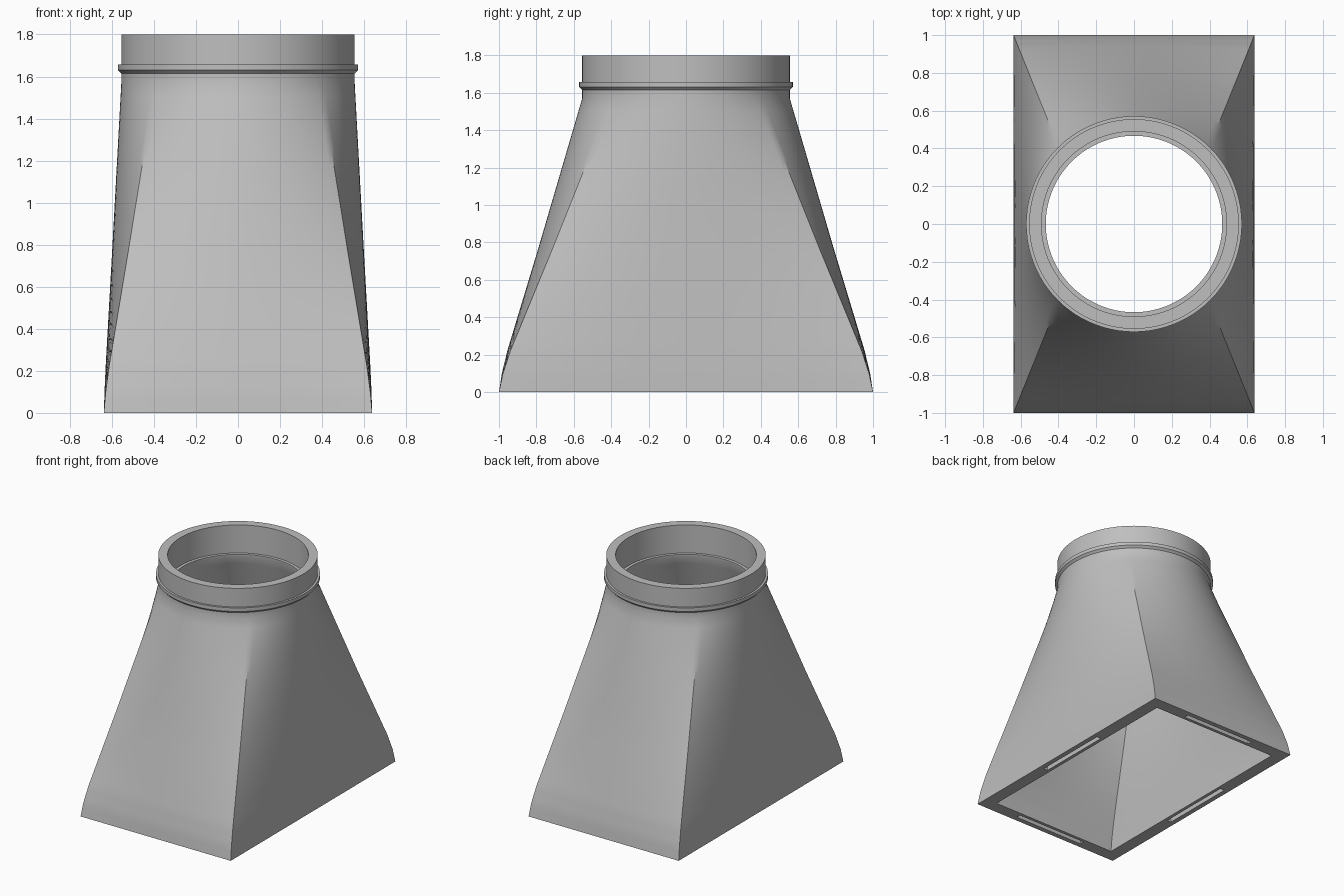
import bpy, bmesh
from math import sin, cos, pi, radians

cube = bpy.data.objects.get("Cube")
if cube:
    bpy.data.objects.remove(cube)

SIDE = 36            # points along each side / quarter circle
NECK = 1.57          # height where the duct becomes round
EASE = [(0, 0), (0.1, 0.035), (0.22, 0.1), (0.4, 0.222), (0.76, 0.467), (NECK, 1)]

metal = bpy.data.materials.new("plain grey")
metal.use_nodes = True
grey = (0.52, 0.52, 0.52, 1)
metal.diffuse_color = grey
metal.node_tree.nodes["Principled BSDF"].inputs["Base Color"].default_value = grey


def blend(z):
    """How round the duct is at height z: 0 rectangle, 1 circle."""
    for (z0, f0), (z1, f1) in zip(EASE, EASE[1:]):
        if z <= z1:
            return f0 + (f1 - f0) * (z - z0) / (z1 - z0)
    return 1


def section(hx, hy, r, z):
    """Ring of points between a rectangle (hx, hy) and a circle r."""
    f = blend(z)
    corners = [(hx, -hy), (hx, hy), (-hx, hy), (-hx, -hy)]
    ring = []
    for s in range(4):
        (ax, ay), (bx, by) = corners[s], corners[(s + 1) % 4]
        for i in range(SIDE):
            u = i / SIDE
            a = (s + u) * pi / 2 - pi / 4
            x, y = ax + (bx - ax) * u, ay + (by - ay) * u
            ring.append((x + (r * cos(a) - x) * f, y + (r * sin(a) - y) * f, z))
    return ring


# Duct: outside wall up, collar with bead, inside wall down, base rim
STEPS = 24
heights = [NECK * i / STEPS for i in range(STEPS + 1)]
heights = sorted(set(heights + [z for z, _ in EASE]))
rings = [section(0.638, 1.0, 0.555, z) for z in heights]
collar = [(0.555, 1.614), (0.571, 1.63), (0.571, 1.657), (0.555, 1.657),
          (0.555, 1.8), (0.49, 1.8), (0.49, 1.585), (0.467, 1.585)]
rings += [section(0, 0, r, z) for r, z in collar]
rings += [section(0.54, 0.903, 0.467, z) for z in reversed(heights)]

bm = bmesh.new()
loops = [[bm.verts.new(p) for p in ring] for ring in rings]
for k, low in enumerate(loops):
    high = loops[(k + 1) % len(loops)]
    for i in range(len(low)):
        j = (i + 1) % len(low)
        bm.faces.new((low[i], low[j], high[j], high[i]))
bmesh.ops.recalc_face_normals(bm, faces=bm.faces)
mesh = bpy.data.meshes.new("transition_duct")
bm.to_mesh(mesh)
bm.free()
duct = bpy.data.objects.new("transition_duct", mesh)
bpy.context.collection.objects.link(duct)
mesh.materials.append(metal)

# Narrow slots in the middle of each base edge
bm = bmesh.new()
for x, y, sx, sy in [(0.583, 0, 0.035, 0.6), (0, 0.945, 0.6, 0.035)]:
    for side in (1, -1):
        box = bmesh.ops.create_cube(bm, size=1)["verts"]
        bmesh.ops.scale(bm, vec=(sx, sy, 0.16), verts=box)
        bmesh.ops.translate(bm, vec=(x * side, y * side, 0), verts=box)
cut_mesh = bpy.data.meshes.new("slot_cutter")
bm.to_mesh(cut_mesh)
bm.free()
cut_mesh.materials.append(metal)
cutter = bpy.data.objects.new("slot_cutter", cut_mesh)
cutter.hide_render = True
bpy.context.collection.objects.link(cutter)

bpy.ops.object.select_all(action="DESELECT")
duct.select_set(True)
bpy.context.view_layer.objects.active = duct
cut = duct.modifiers.new("slots", "BOOLEAN")
cut.operation = "DIFFERENCE"
cut.solver = "EXACT"
cut.object = cutter
bpy.ops.object.modifier_apply(modifier=cut.name)
bpy.data.objects.remove(cutter)

bpy.ops.object.shade_smooth_by_angle(angle=radians(30))
